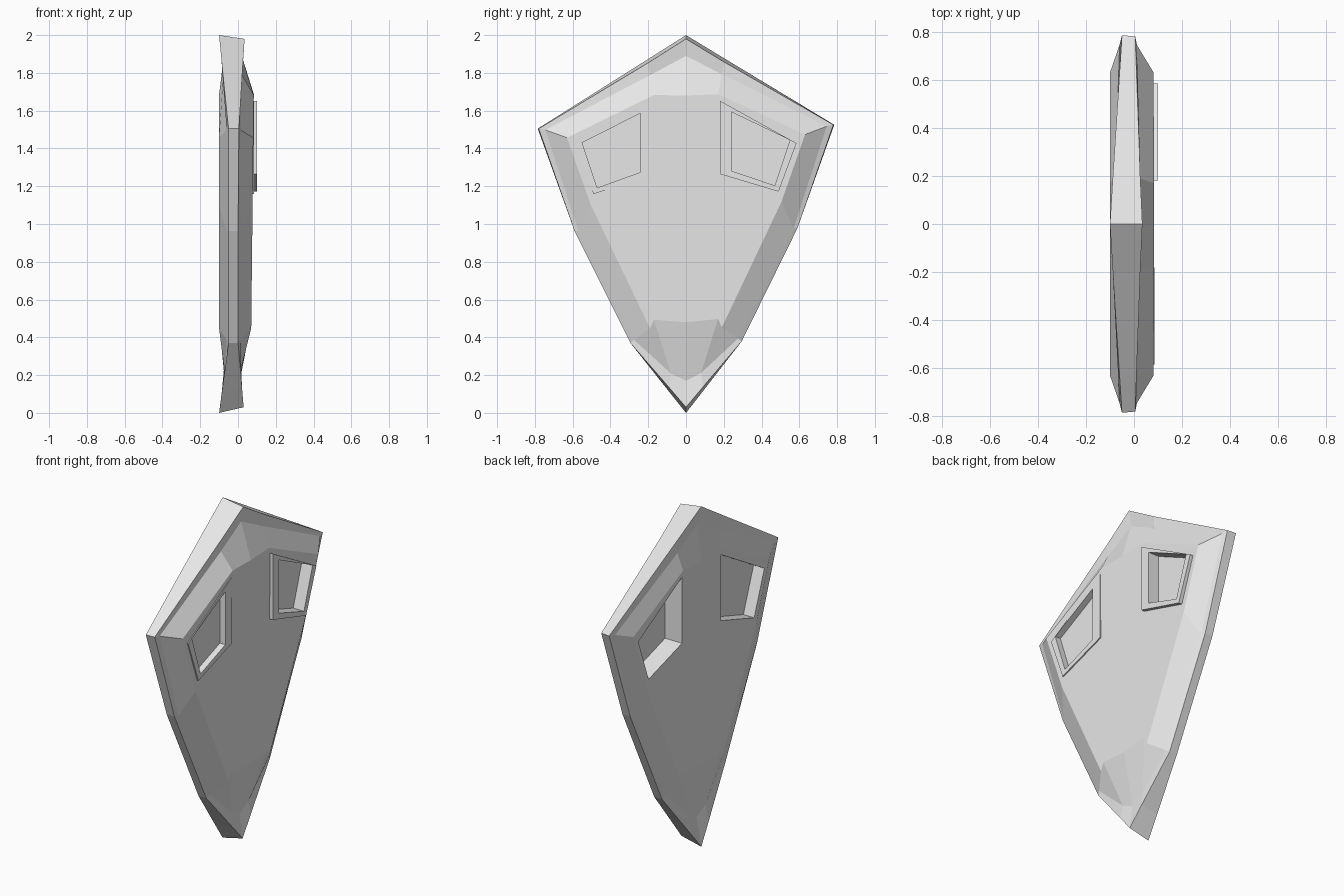
import bpy, bmesh

if "Cube" in bpy.data.objects:
    bpy.data.objects.remove(bpy.data.objects["Cube"])

TILT = 0.013  # the plate leans slightly to one side

grey = bpy.data.materials.new("plain_grey")
grey.diffuse_color = (0.8, 0.8, 0.8, 1)
grey.use_nodes = True
grey.node_tree.nodes["Principled BSDF"].inputs["Base Color"].default_value = grey.diffuse_color


def loft(name, rings):
    """Bridge equal-length rings of (x, y, z) points and cap both ends."""
    bm = bmesh.new()
    loops = [[bm.verts.new((x, y, z + TILT * y)) for x, y, z in r] for r in rings]
    n = len(loops[0])
    for a, b in zip(loops, loops[1:]):
        for i in range(n):
            j = (i + 1) % n
            bm.faces.new((a[i], a[j], b[j], b[i]))
    bm.faces.new(loops[0])
    bm.faces.new(loops[-1])
    bmesh.ops.recalc_face_normals(bm, faces=bm.faces[:])
    mesh = bpy.data.meshes.new(name)
    bm.to_mesh(mesh)
    bm.free()
    mesh.materials.append(grey)
    ob = bpy.data.objects.new(name, mesh)
    bpy.context.collection.objects.link(ob)
    return ob


def mirrored(half):
    """Half ring from top to tip, completed across y = 0."""
    return half + [(x, -y, z) for x, y, z in half[-2:0:-1]]


def ring(xs, outline):
    return mirrored([(x, y, z) for x, (y, z) in zip(xs, outline)])


# Half outlines: top, shoulder, corner, side, low side, foot, tip
rim_front = [(0, 1.98), (.2, 1.856), (.78, 1.515), (.59, .97), (.295, .375), (.09, .136), (0, .03)]
rim_back = [(0, 2.0), (.2, 1.876), (.785, 1.515), (.59, .97), (.295, .375), (.09, .114), (0, 0)]
groove = [(0, 1.89), (.19, 1.79), (.745, 1.508), (.57, .97), (.275, .39), (.08, .21), (0, .17)]
face = [(0, 1.68), (.17, 1.685), (.63, 1.465), (.505, 1.11), (.19, .45), (.17, .495), (0, .48)]

face_x = [.07 + .011 * (z - .45) for _, z in face]
plate = loft("shield_plate", [
    ring([-.1] * 7, face),
    ring([-.075, -.078, -.06, -.06, -.06, -.07, -.07], groove),
    ring([-.1, -.088, -.05, -.05, -.05, -.085, -.1], rim_back),
    ring([.035, .026, .005, 0, 0, .021, .03], rim_front),
    ring([.02, .022, .012, .012, .012, .01, .01], groove),
    ring(face_x, face),
])

# Window openings with framed, recessed inserts
outer = [(.18, 1.65), (.585, 1.42), (.49, 1.165), (.18, 1.262)]
inner = [(.24, 1.59), (.55, 1.437), (.47, 1.198), (.24, 1.278)]


def window_ring(x, outline, side):
    return [(x, side * y, z) for y, z in outline]


for label, side, back, floor, front in (("left", -1, -.03, .05, .086),
                                        ("right", 1, .01, .03, .1)):
    cutter = loft("window_cutter", [window_ring(x, outer, side) for x in (-.3, .3)])
    cutter.hide_render = True
    mod = plate.modifiers.new("window", 'BOOLEAN')
    mod.operation = 'DIFFERENCE'
    mod.solver = 'EXACT'
    mod.object = cutter
    bpy.context.view_layer.objects.active = plate
    bpy.ops.object.modifier_apply(modifier=mod.name)
    bpy.data.objects.remove(cutter)
    loft(label + "_window_frame", [
        window_ring(back, outer, side),
        window_ring(front, outer, side),
        window_ring(front, inner, side),
        window_ring(floor, inner, side),
    ])
